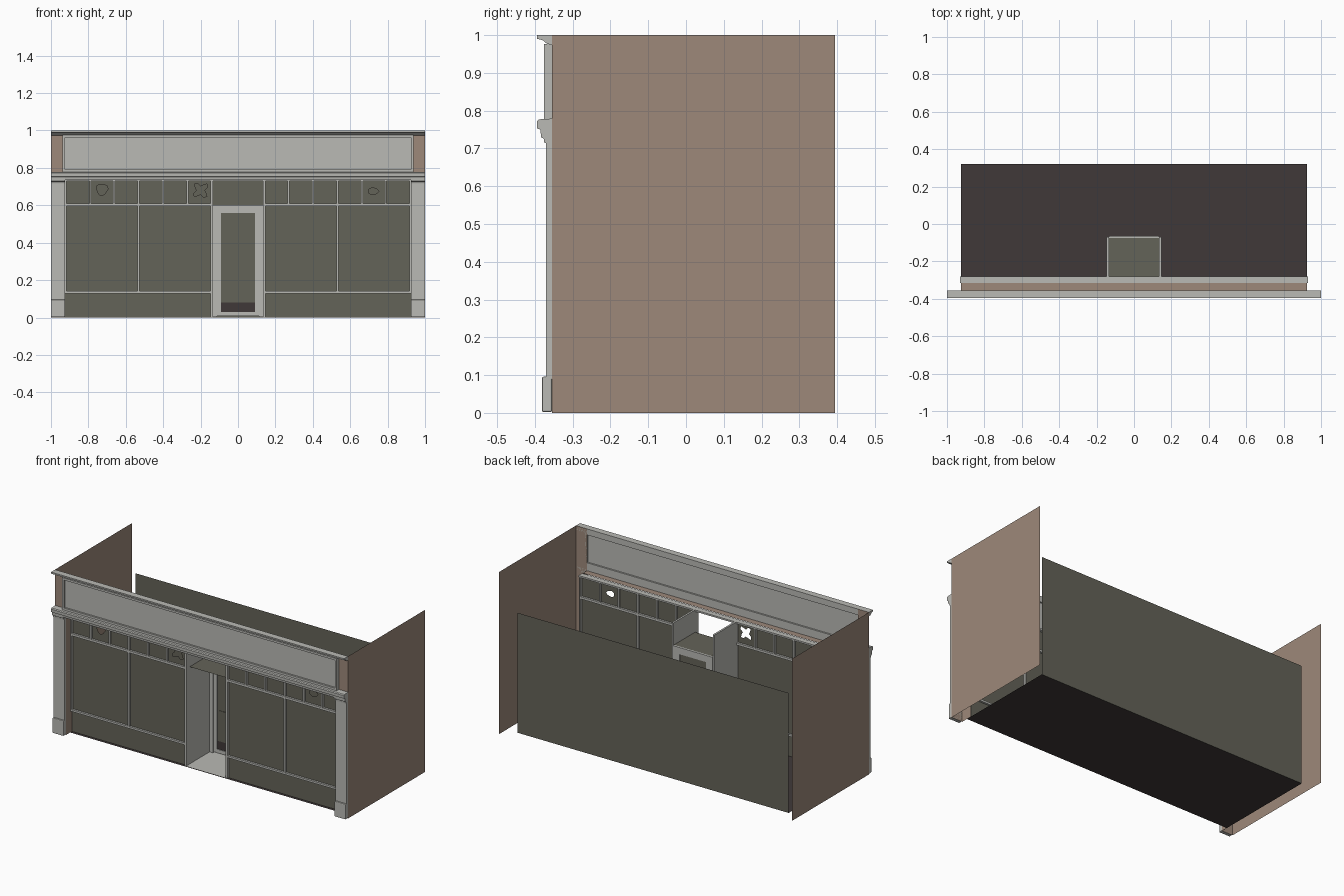
import bpy, bmesh, math
from mathutils import Vector

old = bpy.data.objects.get("Cube")
if old:
    bpy.data.objects.remove(old, do_unlink=True)


def material(name, srgb):
    rgb = [(c / 255 / 12.92) if c < 11 else ((c / 255 + 0.055) / 1.055) ** 2.4 for c in srgb]
    m = bpy.data.materials.new(name)
    m.use_nodes = True
    m.diffuse_color = (*rgb, 1)
    m.node_tree.nodes["Principled BSDF"].inputs["Base Color"].default_value = (*rgb, 1)
    return m


TRIM = material("pale grey trim", (186, 186, 181))
PANE = material("olive grey pane", (100, 99, 88))
WALL = material("brown wall", (157, 137, 122))
DARK = material("dark floor", (64, 57, 57))


def finish(name, bm, mat, recalc=True):
    if recalc:
        bmesh.ops.recalc_face_normals(bm, faces=bm.faces)
    me = bpy.data.meshes.new(name)
    bm.to_mesh(me)
    bm.free()
    me.materials.append(mat)
    ob = bpy.data.objects.new(name, me)
    bpy.context.collection.objects.link(ob)
    return ob


def box(name, x, y, z, mat=TRIM, bevel=0):
    """Box from (min, max) ranges on each axis."""
    bm = bmesh.new()
    bmesh.ops.create_cube(bm, size=1)
    for v in bm.verts:
        v.co = Vector([(r[0] + r[1]) / 2 + c * (r[1] - r[0]) for r, c in zip((x, y, z), v.co)])
    if bevel:
        bmesh.ops.bevel(bm, geom=bm.edges[:], offset=bevel, segments=2, affect='EDGES', profile=0.5)
    return finish(name, bm, mat)


def sheet(name, axis, pos, a, b, mat):
    """Single flat rectangle at pos along axis."""
    bm = bmesh.new()
    corners = [(a[0], b[0]), (a[1], b[0]), (a[1], b[1]), (a[0], b[1])]
    verts = []
    for p in corners:
        co = list(p)
        co.insert(axis, pos)
        verts.append(bm.verts.new(co))
    bm.faces.new(verts)
    return finish(name, bm, mat, False)


def moulding(name, profile, x, mat=TRIM):
    """Profile in y, z swept along x."""
    bm = bmesh.new()
    face = bm.faces.new([bm.verts.new((x[0], py, pz)) for py, pz in profile])
    ext = bmesh.ops.extrude_face_region(bm, geom=[face])
    for v in ext["geom"]:
        if isinstance(v, bmesh.types.BMVert):
            v.co.x = x[1]
    return finish(name, bm, mat)


def frame(name, x, y, z, w, mat=TRIM, sill=True):
    """Rectangular frame of bars of width w."""
    box(name + "_left", (x[1] - w, x[1]), y, z, mat)
    box(name + "_right", (x[0], x[0] + w), y, z, mat)
    box(name + "_head", (x[0] + w, x[1] - w), y, (z[1] - w, z[1]), mat)
    if sill:
        box(name + "_sill", (x[0] + w, x[1] - w), y, (z[0], z[0] + w), mat)


def pane_with_holes(name, x, z, y, holes):
    bm = bmesh.new()
    loops = [[(x[0], z[0]), (x[1], z[0]), (x[1], z[1]), (x[0], z[1])]] + holes
    edges = []
    for loop in loops:
        vs = [bm.verts.new((px, y, pz)) for px, pz in loop]
        edges += [bm.edges.new((vs[i - 1], vs[i])) for i in range(len(vs))]
    bmesh.ops.triangle_fill(bm, edges=edges, use_beauty=True, normal=(0, -1, 0))
    return finish(name, bm, PANE, False)


def outline(cx, cz, rx, rz, n, wobble, lobes, turn=0):
    """Broken-glass outline with a lobed radius."""
    pts = []
    for i in range(n):
        t = 2 * math.pi * i / n
        r = 1 + wobble * math.cos(lobes * (t - turn))
        pts.append((cx + rx * r * math.cos(t), cz + rz * r * math.sin(t)))
    return pts


EDGE = 0.925      # half width of the shop opening
DOOR = 0.14       # half width of the entrance recess
BACK = -0.355     # plane of the facade
HEAD = 0.74       # top of the shop window

# Shell: side walls, rear wall, floor and the reveal around the window
for side, s in (("left", 1), ("right", -1)):
    sheet(side + "_side_wall", 0, s, (BACK, 0.395), (0, 1), WALL)
    sheet(side + "_reveal", 0, s * EDGE, (BACK, -0.28), (0, HEAD), WALL)
    sheet(side + "_front_strip", 1, BACK, sorted((s * EDGE, s)), (0, 1), WALL)
sheet("rear_wall", 1, 0.32, (-EDGE, EDGE), (0, HEAD), PANE)
sheet("floor", 2, 0, (-EDGE, EDGE), (-0.315, 0.32), DARK)
sheet("soffit", 2, HEAD + 0.002, (-EDGE, EDGE), (BACK, -0.315), WALL)

# Pilasters with plinth and capital
for side, s in (("left", 1), ("right", -1)):
    xr = sorted((s * EDGE, s))
    box(side + "_pilaster", xr, (-0.371, BACK), (0.09, 0.735))
    box(side + "_plinth", xr, (-0.381, BACK), (0.002, 0.096), bevel=0.004)
    moulding(side + "_capital", [(BACK, 0.712), (-0.375, 0.715), (-0.376, 0.725),
                                 (-0.384, 0.73), (-0.385, 0.75), (BACK, 0.75)], xr)

# Cornices above and below the sign
moulding("lower_cornice", [(BACK, 0.736), (-0.383, 0.736), (-0.385, 0.75), (-0.394, 0.753),
                           (-0.395, 0.772), (-0.39, 0.777), (BACK, 0.779)], (-1, 1))
moulding("top_cornice", [(BACK, 0.974), (-0.368, 0.977), (-0.38, 0.987),
                         (-0.394, 0.99), (-0.395, 1), (BACK, 1)], (-1, 1))

# Blank sign board
frame("sign_frame", (-0.937, 0.937), (-0.376, BACK), (0.778, 0.976), 0.013)
sheet("sign_panel", 1, -0.365, (-EDGE, EDGE), (0.785, 0.97), TRIM)

# Shop windows, panes and stall risers
PY = -0.2975
BARS = (-0.31, -0.285)
holes = {
    "left": [outline(0.724, 0.675, 0.027, 0.018, 10, 0.1, 3)],
    "right": [outline(-0.727, 0.685, 0.03, 0.03, 12, 0.14, 3, 0.4),
              outline(-0.2, 0.68, 0.034, 0.034, 16, 0.42, 4, 0.7)],
}
for side, s in (("left", 1), ("right", -1)):
    xr = sorted((s * DOOR, s * EDGE))
    pane_with_holes(side + "_shop_window", xr, (0, HEAD), PY, holes[side])
    for label, z, h in (("transom_rail", 0.603, 0.014), ("sill_rail", 0.135, 0.012)):
        box(f"{side}_{label}", xr, BARS, (z - h / 2, z + h / 2))
    box(side + "_mullion", (s * 0.532 - 0.006, s * 0.532 + 0.006), BARS, (0.135, HEAD))
    for i, x in enumerate((0.27, 0.4, 0.663, 0.79)):
        box(f"{side}_transom_bar_{i + 1}", (s * x - 0.005, s * x + 0.005), BARS, (0.603, HEAD))
    box(side + "_end_bar", sorted((s * (EDGE - 0.007), s * EDGE)), BARS, (0.135, HEAD))
box("window_head", (-0.93, 0.93), (-0.315, -0.28), (0.73, HEAD))

# Recessed entrance
for side, s in (("left", 1), ("right", -1)):
    box(side + "_entrance_wall", sorted((s * 0.134, s * 0.146)), (-0.312, -0.07), (0.001, HEAD))
sheet("entrance_floor", 2, 0.004, (-DOOR, DOOR), (-0.315, -0.07), TRIM)
sheet("entrance_ceiling", 2, 0.603, (-DOOR, DOOR), (-0.28, -0.075), PANE)

# Door with stepped casing, glass and kick panel
frame("door_casing", (-0.134, 0.134), (-0.085, -0.065), (0.004, 0.602), 0.022, sill=False)
frame("door_frame", (-0.112, 0.112), (-0.078, -0.066), (0.008, 0.582), 0.022)
sheet("door_glass", 1, -0.072, (-0.092, 0.092), (0.078, 0.565), PANE)
sheet("door_kick_panel", 1, -0.073, (-0.092, 0.092), (0.028, 0.08), DARK)
box("door_slot", (-0.075, 0.07), (-0.075, -0.071), (0.267, 0.27), PANE)
